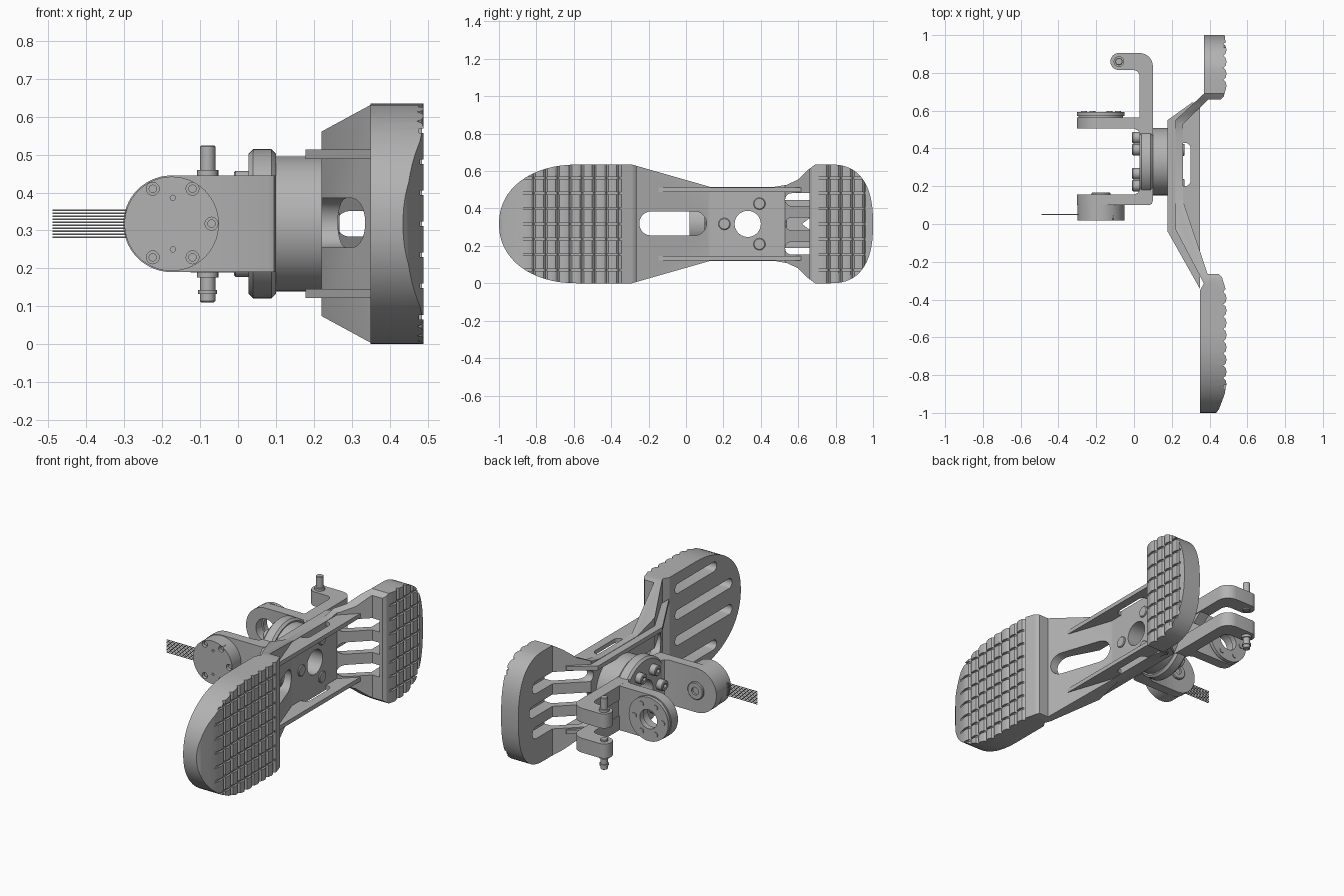
import bpy, bmesh, math

if "Cube" in bpy.data.objects:
    bpy.data.objects.remove(bpy.data.objects["Cube"])

ZC = 0.3175                       # mid height of the whole assembly
HY, HZ = 0.33, ZC                 # hub axis
PX = -0.175                       # pivot axis of the yoke

grey = bpy.data.materials.new("machined grey")
grey.diffuse_color = (0.45, 0.45, 0.45, 1)
grey.use_nodes = True
grey.node_tree.nodes["Principled BSDF"].inputs["Base Color"].default_value = grey.diffuse_color


def prism(name, pts, axis, a, b, chamfer=0):
    """Extrude a 2D outline along an axis from a to b."""
    put = {'x': lambda u, v, w: (w, u, v),
           'y': lambda u, v, w: (u, w, v),
           'z': lambda u, v, w: (u, v, w)}[axis]
    bm = bmesh.new()
    lo = [bm.verts.new(put(u, v, a)) for u, v in pts]
    hi = [bm.verts.new(put(u, v, b)) for u, v in pts]
    bm.faces.new(lo)
    bm.faces.new(hi)
    n = len(pts)
    for i in range(n):
        j = (i + 1) % n
        bm.faces.new((lo[i], lo[j], hi[j], hi[i]))
    bmesh.ops.recalc_face_normals(bm, faces=bm.faces)
    if chamfer:
        rims = [e for e in bm.edges if (e.verts[0] in lo) == (e.verts[1] in lo)]
        bmesh.ops.bevel(bm, geom=rims, offset=chamfer, segments=1, affect='EDGES')
    me = bpy.data.meshes.new(name)
    bm.to_mesh(me)
    bm.free()
    me.materials.append(grey)
    ob = bpy.data.objects.new(name, me)
    bpy.context.scene.collection.objects.link(ob)
    smooth(ob)
    return ob


def smooth(ob):
    ob.data.shade_smooth()
    ob.data.set_sharp_from_angle(angle=math.radians(28))


def arc(u, v, r, a0, a1, n=12):
    return [(u + r * math.cos(math.radians(a0 + (a1 - a0) * i / n)),
             v + r * math.sin(math.radians(a0 + (a1 - a0) * i / n))) for i in range(n + 1)]


def circle(u, v, r, n=36):
    return arc(u, v, r, 0, 360, n)[:-1]


def slot(u0, u1, v, r):
    """Stadium running along the first coordinate."""
    return arc(u1 - r, v, r, -90, 90, 10) + arc(u0 + r, v, r, 90, 270, 10)


def boolean(ob, cutters, op='DIFFERENCE'):
    for c in cutters:
        m = ob.modifiers.new("cut", 'BOOLEAN')
        m.object, m.operation, m.solver = c, op, 'EXACT'
    dg = bpy.context.evaluated_depsgraph_get()
    me = bpy.data.meshes.new_from_object(ob.evaluated_get(dg))
    ob.modifiers.clear()
    ob.data = me
    for c in cutters:
        bpy.data.objects.remove(c)
    smooth(ob)
    return ob


def bore(r=0.07):
    return prism("cutter", circle(HY, HZ, r), 'x', -0.1, 0.45)


def scallops(y0, y1, n):
    p = (y1 - y0) / n
    pts = []
    for i in range(n):
        y = y0 + i * p
        pts += [(0.472, y), (0.485, y + p * .18), (0.49, y + p * .5), (0.485, y + p * .85)]
    return pts


# Foot: side profile trimmed by the sole outline
profile = [(.35, -1), (.35, -.35), (.37, -.315), (.22, -.03), (.22, .55), (.37, .69), (.37, 1),
           (.48, 1), (.485, .96)]
profile += scallops(.955, .70, 4)
profile += [(.475, .675), (.46, .66), (.395, .66), (.26, .53), (.26, .12), (.39, -.265),
            (.45, -.265), (.465, -.28), (.485, -.345)]
profile += scallops(-.36, -.88, 8)
profile += [(.48, -.9), (.45, -.98), (.435, -1)]
foot = prism("foot", profile, 'z', 0, 2 * ZC)


def cap(yc, a, s, e, n=32):
    """Rounded end of the sole (superellipse half)."""
    pts = []
    for i in range(n + 1):
        t = math.pi * i / n - math.pi / 2
        c, k = max(math.cos(t), 0), math.sin(t)
        pts.append((yc + s * a * c ** (2 / e), ZC + s * ZC * math.copysign(abs(k) ** (2 / e), k)))
    return pts


waist = [(-.29, 0), (.13, .12), (.47, .12), (.54, .108), (.60, .08), (.65, .03), (.69, 0)]
outline = waist + cap(.77, .23, 1, 2.5) + [(y, 2 * ZC - z) for y, z in reversed(waist)]
outline += cap(-.58, .42, -1, 2.15)
boolean(foot, [prism("cutter", outline, 'x', 0, .6)], 'INTERSECT')

cuts = [bore(), prism("cutter", slot(-.25, .11, .32, .065), 'x', .1, .6)]
# Heel slots, opening through the sloped web
cuts += [prism("cutter", slot(.53, .90 if k == 0 else .87, ZC + .13 * k, .034), 'x', .1, .44)
         for k in (-1, 0, 1)]
# Lightening slots behind the toe pad
for k in (-1.5, -.5, .5, 1.5):
    cuts.append(prism("cutter", slot(-.78 if abs(k) > 1 else -.92, -.40, ZC + .15 * k, .028),
                      'x', .3, .42))
# Lengthwise tread grooves
for k in range(-3, 4):
    z = ZC + .082 * k
    for y0, y1 in ((-.90, -.345), (.69, .97)):
        cuts.append(prism("cutter", [(.477, z - .006), (.6, z - .006), (.6, z + .006), (.477, z + .006)],
                          'y', y0, y1))
boolean(foot, cuts)

# Side rails with a window
rail = [(.178, -.04), (.178, .55), (.31, .645), (.33, .635), (.35, .615), (.35, -.345)]
for name, z0 in (("lower_rail", .122), ("upper_rail", .489)):
    ob = prism(name, rail, 'z', z0, z0 + .024)
    win = [(x, y) for y, x in slot(.2, .43, .268, .032)]
    boolean(ob, [prism("cutter", win, 'z', z0 - .1, z0 + .1)])

# Bolts showing on the sole side of the hub plate
for i, a in enumerate((60, 180, 300)):
    r = math.radians(a)
    prism(f"sole_bolt_{i}", circle(HY + .125 * math.cos(r), HZ + .125 * math.sin(r), .032, 24),
          'x', .23, .268, .004)

# Hub drum and chamfered flange
boolean(prism("hub_drum", circle(HY, HZ, .178, 64), 'x', .09, .225), [bore()])
boolean(prism("hub_flange", circle(HY, HZ, .197, 64), 'x', .028, .1, .012), [bore()])
for i in range(6):
    r = math.radians(60 * i)
    y, z = HY + .127 * math.cos(r), HZ + .127 * math.sin(r)
    b = prism(f"hub_bolt_{i}", circle(y, z, .03, 24), 'x', -.01, .04, .004)
    boolean(b, [prism("cutter", circle(y, z, .014, 6), 'x', -.05, .01)])

# U-shaped yoke with rounded ears
yoke_pts = [(-.31, .1), (.08, .1), (.095, .107), (.1, .125), (.1, .53), (.08, .555), (.04, .565),
            (-.31, .565), (-.31, .505), (0, .505), (.022, .495), (.032, .475),
            (.032, .185), (.022, .165), (0, .155), (-.31, .155)]
yoke = prism("yoke", yoke_pts, 'z', .1, .55)
ear = [(.12, .19), (.12, .445)] + arc(PX, ZC, .1275, 90, 270, 28)
boolean(yoke, [prism("cutter", ear, 'y', 0, .7)], 'INTERSECT')
boolean(yoke, [bore(), prism("cutter", circle(PX, ZC, .065), 'y', .4, .7)])

# Rear bearing ring, two steps
for name, r, y0, y1 in (("rear_ring_inner", .118, .56, .575), ("rear_ring_outer", .126, .572, .592)):
    boolean(prism(name, circle(PX, ZC, r, 48), 'y', y0, y1),
            [prism("cutter", circle(PX, ZC, .055), 'y', .4, .7)])
for i in range(6):
    r = math.radians(60 * i)
    prism(f"ring_bolt_{i}", circle(PX + .09 * math.cos(r), ZC + .09 * math.sin(r), .015, 16),
          'y', .585, .597)

# Front motor with screw holes
motor = prism("motor", circle(PX, ZC, .1245, 56), 'y', .018, .105)
spots = [(-.225, .41), (-.12, .41), (-.07, .318), (-.12, .229), (-.225, .229)]
cuts = [prism("cutter", circle(x, z, .017, 20), 'y', -.1, .045) for x, z in spots]
cuts += [prism("cutter", circle(-.172, z, .007, 12), 'y', -.1, .04) for z in (.386, .25)]
boolean(motor, cuts)
for i, (x, z) in enumerate(spots):
    prism(f"motor_screw_{i}", circle(x, z, .011, 16), 'y', .03, .05)
boolean(prism("motor_shaft_boss", circle(PX, ZC, .05), 'y', .15, .168, .004),
        [prism("cutter", circle(PX, ZC, .022), 'y', .156, .3)])

# Hooked fork arms with pins
hook = [(.03, .5)] + arc(-.005, .78, .035, 0, 90, 6) + arc(-.08, .86, .045, -90, -270, 16)
hook += arc(.03, .835, .07, 90, 0, 8) + [(.1, .5)]
for name, s in (("lower", -1), ("upper", 1)):
    def zz(d):
        return ZC + s * d

    prism(name + "_fork_arm", hook, 'z', *sorted((zz(.045), zz(.128))))
    prism(name + "_pin", circle(-.08, .86, .02, 24), 'z', *sorted((zz(.035), zz(.207))), .003)
    prism(name + "_pin_collar", circle(-.08, .86, .028, 24), 'z', *sorted((zz(.125), zz(.142))))
    if s < 0:
        prism("lower_pin_clip", circle(-.08, .86, .025, 24), 'z', zz(.185), zz(.175))
web = [(.5, .195), (.68, .195), (.68, .272), (.62, ZC), (.68, .363), (.68, .44), (.5, .44)]
prism("fork_web", web, 'x', .035, .095)

# Ribbon of thin wires
for i in range(10):
    z = .282 + .0079 * i
    prism(f"wire_{i}", circle(.05, z, .0024, 6), 'x', -.49, -.27)
